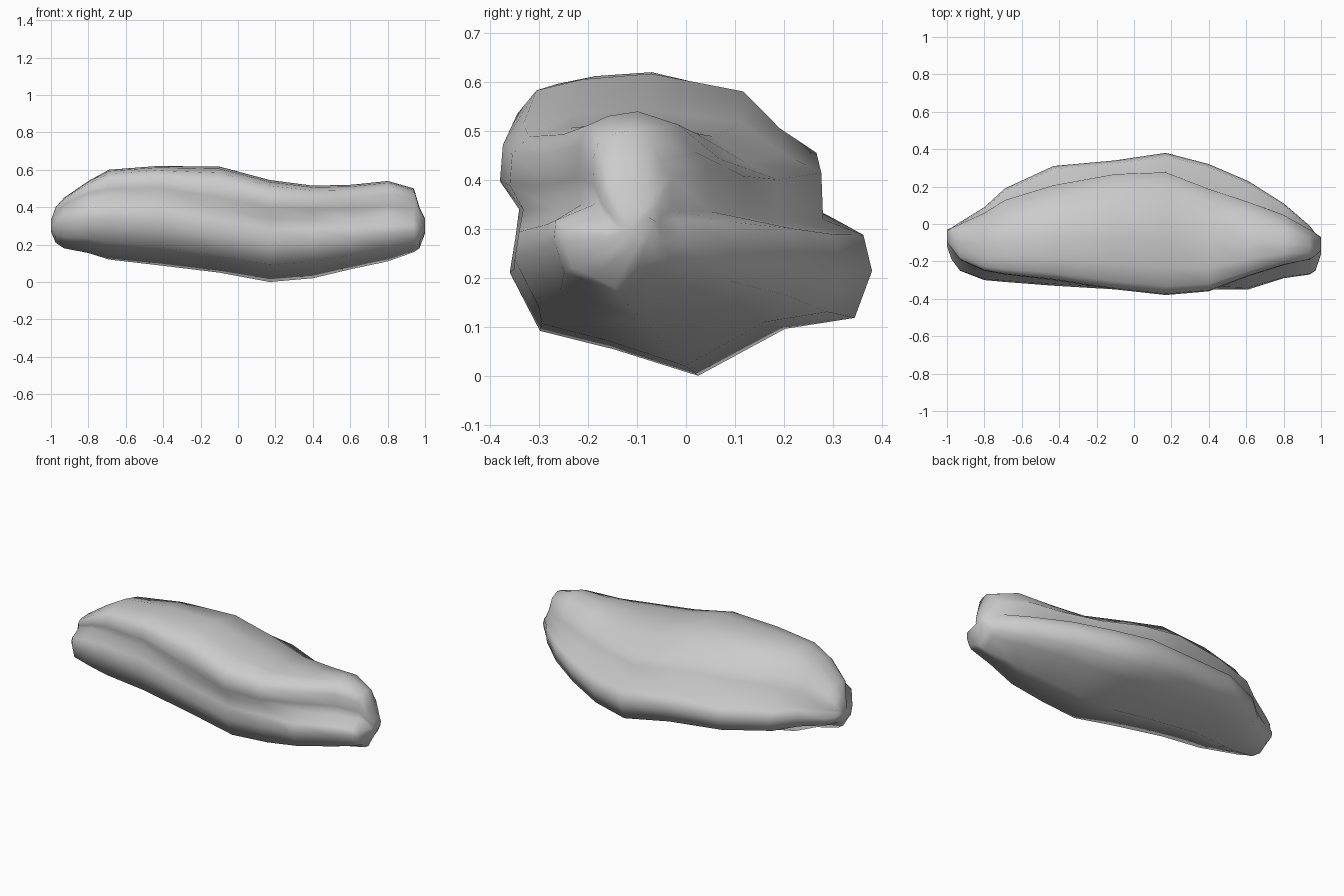
import bpy
import bmesh

default_cube = bpy.data.objects.get("Cube")
if default_cube:
    bpy.data.objects.remove(default_cube, do_unlink=True)


def mix(start, end, factor):
    return start + (end - start) * factor


# Outline curves of the boulder, sampled at stations along its length
stations = [-1, -.975, -.93, -.8, -.69, -.43, -.1, .17, .4, .61, .8, .94, .97, 1]
crest = [.33, .4, .45, .54, .6, .62, .617, .545, .515, .52, .54, .5, .4, .34]
keel = [.27, .21, .18, .155, .12, .09, .05, 0, .02, .07, .11, .16, .18, .26]
front_upper = [-.1, -.13, -.19, -.25, -.27, -.3, -.35, -.38, -.36, -.28, -.22, -.19, -.17, -.14]
front_lower = [-.12, -.19, -.25, -.3, -.31, -.33, -.35, -.36, -.35, -.35, -.29, -.27, -.25, -.16]
back_upper = [-.04, -.02, 0, .06, .13, .21, .27, .28, .19, .12, .05, -.03, -.05, -.08]
back_lower = [-.03, -.02, .01, .09, .19, .31, .34, .38, .32, .23, .11, -.01, -.05, -.07]
groove = [.31, .35, .4, .45, .46, .46, .39, .34, .34, .34, .35, .35, .33, .3]


def section(top, bottom, upper, lower, back_top, back_base, notch):
    """Closed outline: upper lobe, front groove, lower lobe, keel, back ledge."""
    ridge_y = mix(upper, back_top, .45)
    keel_y = mix(lower, back_base, .52)
    ledge = mix(.34, mix(bottom, top, .5), .3)
    outline = [(ridge_y, top)]
    # Front upper lobe, measured from the ridge to the groove
    for out, down in ((.5, .05), (.84, .15), (.98, .36), (1, .72)):
        outline.append((mix(ridge_y, upper, out), mix(top, notch, down)))
    outline.append((mix(keel_y, max(upper, lower), .95), notch))
    # Front lower lobe, measured from the keel to the groove
    for out, rise in ((.97, .83), (1, .62), (.84, .27), (.45, .16)):
        outline.append((mix(keel_y, lower, out), mix(bottom, notch, rise)))
    outline.append((keel_y, bottom))
    # Back lower lobe, measured from the keel to the ledge
    for out, rise in ((.5, .3), (.9, .37), (1, .67), (.95, .9)):
        outline.append((mix(keel_y, back_base, out), mix(bottom, ledge, rise)))
    # Back upper lobe, measured from the ledge to the ridge
    for out, rise in ((1, 1), (.99, .58), (.77, .4), (.55, .13)):
        outline.append((mix(ridge_y, back_top, out), mix(top, ledge, rise)))
    return outline


# Loft the sections into one closed boulder
bm = bmesh.new()
rings = []
for x, *measures in zip(stations, crest, keel, front_upper, front_lower,
                        back_upper, back_lower, groove):
    rings.append([bm.verts.new((x, y, z)) for y, z in section(*measures)])

for ring, following in zip(rings, rings[1:]):
    for i in range(len(ring)):
        j = (i + 1) % len(ring)
        bm.faces.new((ring[i], ring[j], following[j], following[i]))

caps = [bm.faces.new(rings[0]), bm.faces.new(rings[-1])]
bmesh.ops.poke(bm, faces=caps)
bmesh.ops.recalc_face_normals(bm, faces=bm.faces)

mesh = bpy.data.meshes.new("boulder")
bm.to_mesh(mesh)
bm.free()
boulder = bpy.data.objects.new("boulder", mesh)
bpy.context.collection.objects.link(boulder)

# Plain grey stone
stone = bpy.data.materials.new("stone grey")
stone.use_nodes = True
grey = (.6, .6, .6, 1)
stone.diffuse_color = grey
stone.node_tree.nodes["Principled BSDF"].inputs["Base Color"].default_value = grey
mesh.materials.append(stone)

bpy.ops.object.select_all(action="DESELECT")
boulder.select_set(True)
bpy.context.view_layer.objects.active = boulder
bpy.ops.object.shade_smooth_by_angle(angle=1.3)
